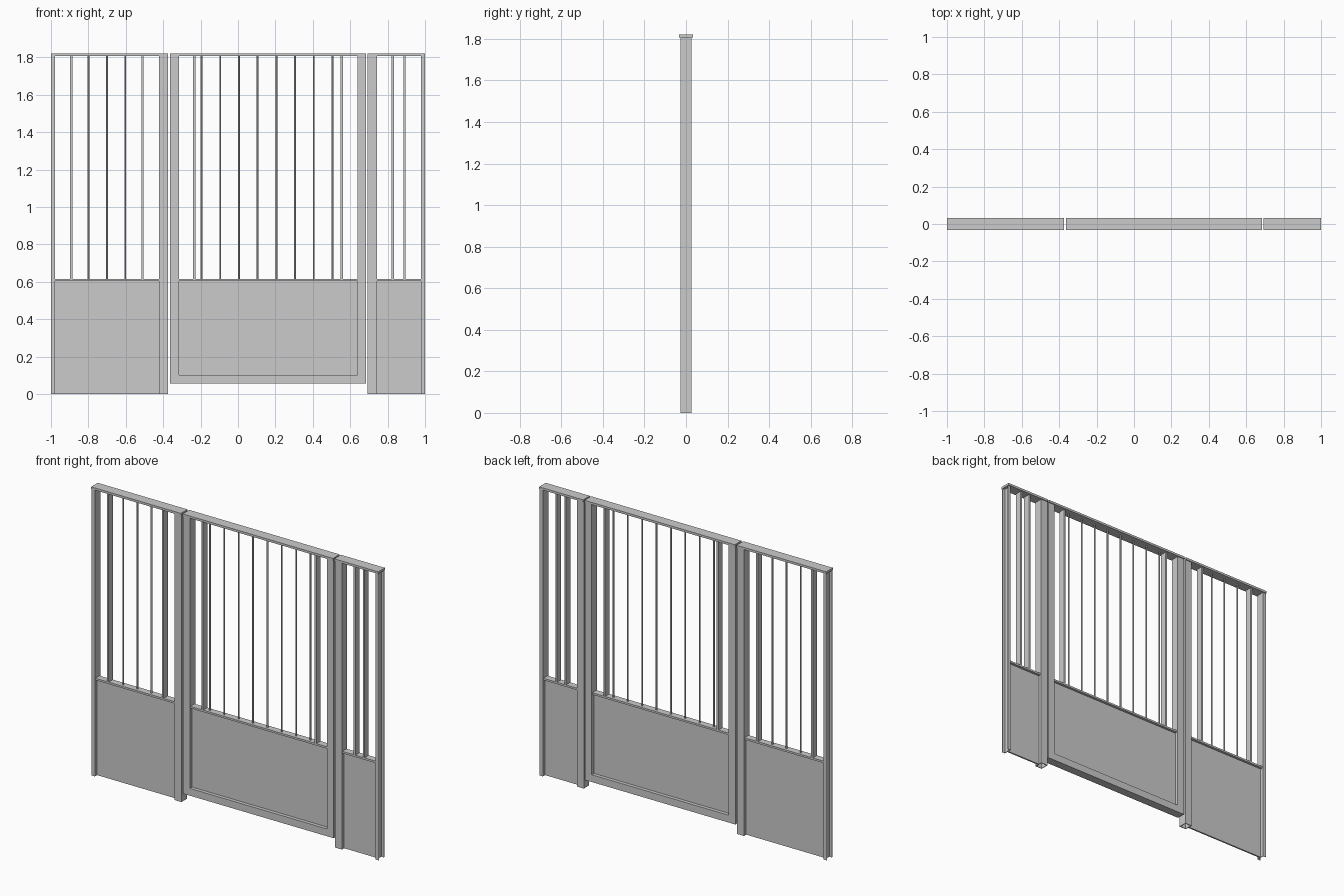
import bpy, bmesh

if "Cube" in bpy.data.objects:
    bpy.data.objects.remove(bpy.data.objects["Cube"])

ZT = 1.806   # underside of the top caps
H = 1.82     # overall height
D = 0.027    # half depth of the frame
DC = 0.033   # half depth of the caps


def loft(name, rings):
    """Skin a list of equal-length point rings and close both ends."""
    bm = bmesh.new()
    rings = [[bm.verts.new(p) for p in ring] for ring in rings]
    n = len(rings[0])
    for r, s in zip(rings, rings[1:]):
        for i in range(n):
            j = (i + 1) % n
            bm.faces.new((r[i], r[j], s[j], s[i]))
    bm.faces.new(rings[0])
    bm.faces.new(rings[-1])
    bmesh.ops.recalc_face_normals(bm, faces=bm.faces)
    me = bpy.data.meshes.new(name)
    bm.to_mesh(me)
    bm.free()
    ob = bpy.data.objects.new(name, me)
    bpy.context.collection.objects.link(ob)
    return ob


def rect(x0, x1, hy, z):
    return [(x0, -hy, z), (x1, -hy, z), (x1, hy, z), (x0, hy, z)]


def box(name, x0, x1, hy, z0, z1):
    return loft(name, [rect(x0, x1, hy, z0), rect(x0, x1, hy, z1)])


def tube(name, x0, x1, hy, z0, z1, t=0.004):
    """Square hollow post, open at the foot and closed at the head."""
    return loft(name, [rect(x0, x1, hy, z1), rect(x0, x1, hy, z0),
                       rect(x0 + t, x1 - t, hy - t, z0),
                       rect(x0 + t, x1 - t, hy - t, z1 - t)])


def wall_channel(name, side, t=0.004):
    """U channel at the outer end, open away from the fence."""
    a, b = side * 0.978, side * 1.0
    c = a + side * t
    pts = [(a, -D), (b, -D), (b, -D + t), (c, -D + t),
           (c, D - t), (b, D - t), (b, D), (a, D)]
    return loft(name, [[(x, y, z) for x, y in pts] for z in (0, ZT)])


def rod(name, x, z0, z1):
    bpy.ops.mesh.primitive_cylinder_add(vertices=12, radius=0.005, depth=z1 - z0,
                                        location=(x, 0, (z0 + z1) / 2))
    ob = bpy.context.object
    ob.name = name
    bpy.ops.object.shade_smooth_by_angle()


def section(name, x0, x1, in0, in1, panel_z, flats, rods):
    """Cap, mid rail, sheet panel and bars shared by all three sections."""
    box(name + "_top_cap", x0, x1, DC, ZT, H)
    box(name + "_mid_rail", in0, in1, 0.021, 0.604, 0.616)
    box(name + "_sheet_panel", in0, in1, 0.005, panel_z, 0.604)
    for x in flats:
        box(name + "_flat_bar", x - 0.006, x + 0.006, 0.021, 0.616, ZT)
    for x in rods:
        rod(name + "_round_bar", x, 0.616, ZT)


# fixed left section
section("left", -1.0, -0.375, -0.978, -0.423, 0.0,
        [-0.892, -0.51], [-0.80, -0.70, -0.603])
wall_channel("left_wall_channel", -1)
tube("left_gate_post", -0.423, -0.375, D, 0, ZT)

# gate leaf
section("gate", -0.363, 0.685, -0.316, 0.638, 0.102,
        [-0.234, 0.555], [-0.195 + 0.1 * i for i in range(8)])
for x0, x1 in ((-0.363, -0.316), (0.638, 0.685)):
    box("gate_stile", x0, x1, D, 0.056, ZT)
box("gate_bottom_rail", -0.316, 0.638, D, 0.056, 0.102)

# fixed right section
section("right", 0.693, 1.0, 0.742, 0.978, 0.0, [0.827, 0.89], [])
wall_channel("right_wall_channel", 1)
tube("right_gate_post", 0.693, 0.742, D, 0, ZT)
